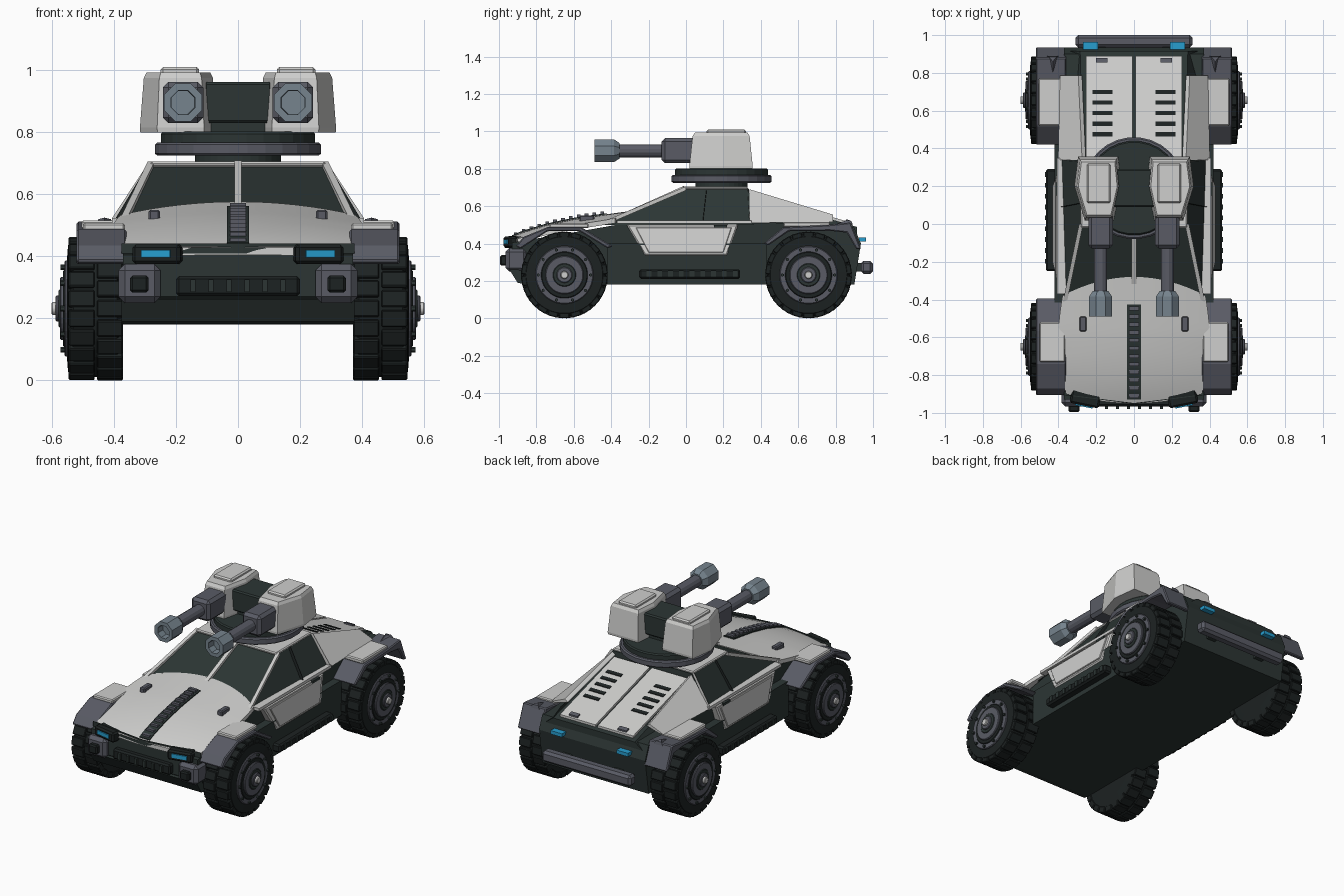
import bpy, bmesh, math
from mathutils import Matrix, Vector

if "Cube" in bpy.data.objects:
    bpy.data.objects.remove(bpy.data.objects["Cube"])


def material(name, r, g, b):
    m = bpy.data.materials.new(name)
    m.use_nodes = True
    m.diffuse_color = (r, g, b, 1)
    m.node_tree.nodes["Principled BSDF"].inputs["Base Color"].default_value = (r, g, b, 1)
    return m


WHITE = material("white armour", 0.62, 0.62, 0.61)
DARK = material("dark panel", 0.025, 0.036, 0.034)
GREY = material("slate grey", 0.1, 0.105, 0.13)
STEEL = material("gun steel", 0.18, 0.23, 0.27)
BLACK = material("tyre black", 0.012, 0.016, 0.016)
BLUE = material("blue light", 0.02, 0.34, 0.62)


def finish(name, bm, mat, bevel=0, mirror=False, smooth=False):
    bmesh.ops.recalc_face_normals(bm, faces=bm.faces)
    for f in bm.faces:
        f.smooth = smooth
    mesh = bpy.data.meshes.new(name)
    bm.to_mesh(mesh)
    bm.free()
    ob = bpy.data.objects.new(name, mesh)
    bpy.context.collection.objects.link(ob)
    mesh.materials.append(mat)
    if bevel:
        mod = ob.modifiers.new("Bevel", 'BEVEL')
        mod.width, mod.segments = bevel, 1
    if mirror:
        ob.modifiers.new("Mirror", 'MIRROR').use_mirror_merge = False
    return ob


def loft(name, rings, mat, **opts):
    """Skin a list of equal rings and cap both ends."""
    bm = bmesh.new()
    vs = [[bm.verts.new(p) for p in ring] for ring in rings]
    n = len(vs[0])
    for a, b in zip(vs, vs[1:]):
        for i in range(n):
            bm.faces.new((a[i], a[(i + 1) % n], b[(i + 1) % n], b[i]))
    bm.faces.new(vs[0])
    bm.faces.new(vs[-1])
    return finish(name, bm, mat, **opts)


def box(name, x, y, z, mat, turn=0, **opts):
    ring = [(x[0], y[0]), (x[1], y[0]), (x[1], y[1]), (x[0], y[1])]
    c = Vector((sum(x) / 2, sum(y) / 2, 0))
    rot = Matrix.Rotation(turn, 3, 'Z')
    return loft(name, [[rot @ (Vector((px, py, h)) - c) + c for px, py in ring] for h in z], mat, **opts)


def prism(name, profile, x, mat, **opts):
    """Extrude a side (y, z) profile across x."""
    return loft(name, [[(h, py, pz) for py, pz in profile] for h in x], mat, **opts)


def lathe(name, profile, origin, axis, sides, mat, **opts):
    """Sweep (distance, radius) pairs round an axis."""
    rings = []
    for t, r in profile:
        ring = []
        for i in range(sides):
            a = math.tau * (i + 0.5) / sides
            c, s = r * math.cos(a), r * math.sin(a)
            p = {"x": (t, c, s), "y": (c, t, s), "z": (c, s, t)}[axis]
            ring.append(Vector(origin) + Vector(p))
        rings.append(ring)
    return loft(name, rings, mat, **opts)


def bar(name, a, b, w, mat, **opts):
    offs = [(-w, -w), (w, -w), (w, w), (-w, w)]
    return loft(name, [[(p[0] + i, p[1], p[2] + k) for i, k in offs] for p in (a, b)], mat, **opts)


# Hull and side sills
prism("hull", [(-.86, .18), (-.93, .27), (-.93, .405), (-.6, .46), (-.37, .5), (.34, .52),
               (.9, .485), (.935, .4), (.9, .18)], (-.37, .37), DARK)
box("side_sill", (.36, .42), (-.42, .43), (.18, .4), DARK, mirror=True)
box("side_step", (.41, .467), (-.25, .29), (.21, .262), BLACK, bevel=.01, mirror=True)
for i in range(9):
    y = -.21 + i * .0575
    box("step_rib", (.42, .472), (y, y + .025), (.22, .255), DARK, mirror=True)


# Bonnet with a gentle crown
def hood_z(x, y):
    pts = [(-.96, .425), (-.88, .46), (-.75, .5), (-.6, .532), (-.27, .578)]
    for (y0, z0), (y1, z1) in zip(pts, pts[1:]):
        if y <= y1:
            break
    return z0 + (z1 - z0) * (y - y0) / (y1 - y0) - .2 * x * x


rings = []
for j in range(11):
    v = j / 10
    top = []
    for i in range(-8, 9):
        u = i / 8
        y0, y1 = -.95 + .05 * u * u, -.28 - .1 * u * u
        y = y0 + (y1 - y0) * v
        x = u * (.36 + .04 * math.sin(math.pi * min(v * .85, 1)))
        top.append((x, y, hood_z(x, y)))
    rings.append(top + [(x, y, z - .025) for x, y, z in reversed(top)])
hood = loft("bonnet", rings, WHITE, smooth=True)
bpy.ops.object.select_all(action='DESELECT')
hood.select_set(True)
bpy.context.view_layer.objects.active = hood
bpy.ops.object.shade_smooth_by_angle(angle=math.radians(30))

# Ribbed spine and vents on the bonnet
for i in range(12):
    y = -.93 + i * .042
    loft("spine", [[(x, t, hood_z(0, t) + h) for x, h in ((-.036, -.01), (.036, -.01), (.036, .006), (-.036, .006))]
                   for t in (y, y + .042)], DARK)
    box("spine_rib", (-.026, .026), (y + .01, y + .03), (hood_z(0, y), hood_z(0, y) + .022), GREY)
box("bonnet_vent", (.252, .288), (-.57, -.49), (.515, .55), GREY, bevel=.006, mirror=True)

# Cabin glass, roof and pillars
low = [(-.37, -.44), (.37, -.44), (.395, .36), (-.395, .36)]
high = [(-.275, 0), (.275, 0), (.275, .335), (-.275, .335)]
loft("cabin_glass", [[(x, y, .5) for x, y in low], [(x, y, .695) for x, y in high]], DARK)
box("roof", (-.282, .282), (-.02, .33), (.688, .706), WHITE, bevel=.006)
bar("front_pillar", (.365, -.41, .52), (.28, 0, .695), .011, WHITE, mirror=True)
bar("screen_divider", (0, -.4, .522), (0, -.01, .697), .012, WHITE)
bar("door_pillar", (.385, .09, .515), (.28, .11, .69), .009, BLACK, mirror=True)
bar("rear_pillar", (.395, .34, .515), (.28, .33, .69), .01, WHITE, mirror=True)

# Doors
box("belt_rail", (.36, .407), (-.37, .35), (.506, .524), WHITE, mirror=True)
outer = [(.405, -.32, .503), (.405, .28, .503), (.428, .22, .335), (.428, -.22, .335)]
loft("door", [[(.36, y, z) for x, y, z in outer], outer], WHITE, bevel=.008, mirror=True)
inner = [(.411, -.27, .487), (.411, .245, .487), (.43, .2, .352), (.43, -.2, .352)]
loft("door_panel", [[(x - .01, y, z) for x, y, z in inner], [(x + .003, y, z) for x, y, z in inner]],
     WHITE, bevel=.003, mirror=True)
box("door_handle", (.4, .416), (.15, .22), (.485, .5), DARK, mirror=True)


# Engine deck, cover halves and slots
def deck_z(y):
    return .66 - .293 * (y - .33)


def deck_plate(name, x, y, lo, hi, mat):
    loft(name, [[(x[0], t, deck_z(t) + lo), (x[1], t, deck_z(t) + lo),
                 (x[1], t, deck_z(t) + hi), (x[0], t, deck_z(t) + hi)] for t in y], mat, mirror=True)


loft("engine_deck", [[(-w, y, deck_z(y)), (w, y, deck_z(y)), (b, y, .44), (-b, y, .44)]
                     for y, w, b in ((.33, .27, .37), (.915, .285, .35))], DARK)
deck_plate("engine_cover", (.008, .255), (.35, .89), -.01, .014, WHITE)
for i in range(5):
    y = .475 + i * .056
    deck_plate("cover_slot", (.115, .22), (y - .011, y + .011), .005, .018, BLACK)
deck_plate("cover_latch", (.14, .2), (.855, .88), .005, .024, GREY)
loft("rear_quarter", [[(a, y, p), (b, y, q), (b - .03, y, q), (a - .02, y, p - .015)]
                      for y, a, p, b, q in ((.34, .275, .69, .402, .51), (.785, .295, .555, .392, .515))],
     WHITE, mirror=True)

# Mudguards with white top plates
front = [(-.91, .385), (-.87, .435), (-.74, .488), (-.56, .488), (-.39, .385),
         (-.42, .375), (-.57, .466), (-.74, .466), (-.885, .372)]
rear = [(.415, .4), (.52, .488), (.76, .5), (.88, .513), (.937, .37),
        (.91, .37), (.86, .458), (.77, .468), (.55, .466), (.44, .39)]
prism("front_mudguard", front, (.36, .52), GREY, bevel=.006, mirror=True)
prism("rear_mudguard", rear, (.36, .52), GREY, bevel=.006, mirror=True)
box("front_guard_plate", (.365, .5), (-.73, -.52), (.482, .507), WHITE, bevel=.006, mirror=True)
box("rear_guard_plate", (.365, .505), (.52, .77), (.488, .515), WHITE, bevel=.006, mirror=True)
loft("rear_fin", [[(.4, .89, .5), (.46, .89, .5), (.43, .79, .5)],
                  [(.41, .885, .52), (.45, .885, .52), (.43, .86, .525)]], GREY, mirror=True)

# Nose: lip, lamps, grille, bumper blocks
bar("nose_lip", (0, -.95, .425), (.36, -.905, .425), .016, DARK, mirror=True)
box("lamp_housing", (.178, .335), (-.962, -.88), (.376, .438), BLACK, turn=.2, bevel=.01, mirror=True)
box("front_lamp", (.215, .31), (-.968, -.93), (.397, .421), BLUE, turn=.2, mirror=True)
box("bumper_block", (.25, .385), (-.965, -.85), (.25, .375), GREY, bevel=.02, mirror=True)
box("bumper_pad", (.288, .348), (-.995, -.95), (.283, .338), BLACK, bevel=.008, mirror=True)
box("grille", (-.2, .2), (-.965, -.92), (.272, .337), BLACK, bevel=.01)
for i in range(6):
    x = -.145 + i * .058
    box("grille_slat", (x - .008, x + .008), (-.98, -.95), (.285, .325), DARK)
prism("nose_skirt", [(-.85, .18), (-.9, .19), (-.945, .262), (-.9, .27)], (-.375, .375), DARK)

# Tail: bumper and lamps
box("rear_bumper", (-.31, .31), (.935, 1), (.238, .308), GREY, bevel=.015)
box("bumper_mount", (.15, .21), (.88, .95), (.25, .295), DARK, mirror=True)
box("rear_lamp", (.19, .27), (.925, .963), (.41, .432), BLUE, mirror=True)

# Wheels
for label, wy in (("front", -.65), ("rear", .655)):
    c = (0, wy, .232)
    lathe(label + "_tyre", [(.372, .15), (.375, .2), (.39, .222), (.53, .222), (.548, .205), (.552, .15)],
          c, "x", 44, BLACK, mirror=True)
    bm = bmesh.new()
    for i in range(44):
        x = .413 if i % 2 else .504
        m = (Matrix.Translation(c) @ Matrix.Rotation(math.tau * i / 44, 4, 'X')
             @ Matrix.Translation((x, 0, .212)) @ Matrix.Diagonal((.084, .054, .038, 1)))
        bmesh.ops.create_cube(bm, size=1, matrix=m)
    finish(label + "_tread", bm, BLACK, bevel=.004, mirror=True)
    for part, x, r, mat in (("rim", .56, .155, GREY), ("rim_groove", .564, .125, BLACK),
                            ("hub", .574, .102, GREY), ("hub_groove", .578, .062, DARK),
                            ("hub_cap", .588, .042, GREY), ("axle_nut", .602, .021, WHITE)):
        lathe(label + "_" + part, [(.5, r), (x - .004, r), (x, r - .004)], c, "x", 32, mat, mirror=True)
    for i in range(10):
        a = math.tau * i / 10
        lathe(label + "_bolt", [(.55, .009), (.572, .009)],
              (0, wy + .14 * math.cos(a), c[2] + .14 * math.sin(a)), "x", 6, DARK, mirror=True)
    bar(label + "_axle", (0, wy, .232), (.38, wy, .232), .03, DARK, mirror=True)

# Turret ring and centre block
hub = (0, .19, 0)
lathe("turret_neck", [(.7, .14), (.73, .14)], hub, "z", 32, DARK)
lathe("turret_ring", [(.725, .262), (.732, .27), (.76, .27), (.767, .262)], hub, "z", 28, GREY)
lathe("turret_plate", [(.765, .25), (.795, .25), (.802, .243)], hub, "z", 28, DARK)
box("turret_core", (-.11, .11), (.09, .29), (.83, .962), DARK, bevel=.008)
box("core_stand", (-.09, .09), (.12, .26), (.79, .84), DARK)

# Gun pods, barrels and muzzles
plan = [(.085, .355), (.295, .355), (.315, .2), (.26, .02), (.11, .02), (.07, .2)]
mid = (.19, .19)
loft("gun_pod", [[(mid[0] + (x - mid[0]) * k, mid[1] + (y - mid[1]) * k, z) for x, y in plan]
                 for z, k in ((.8, 1), (.815, 1.01), (.975, .91), (.993, .84))], WHITE, mirror=True)
box("pod_cap", (.125, .25), (.11, .32), (.985, 1.01), WHITE, bevel=.008, mirror=True)
gun = (.177, 0, .896)
box("gun_breech", (.112, .242), (-.13, .06), (.83, .963), GREY, bevel=.018, mirror=True)
lathe("gun_barrel", [(-.37, .036), (-.12, .036)], gun, "y", 12, GREY, mirror=True)
lathe("gun_muzzle", [(-.44, .04), (-.49, .042), (-.49, .066), (-.385, .066), (-.355, .045)],
      gun, "y", 8, STEEL, mirror=True)
